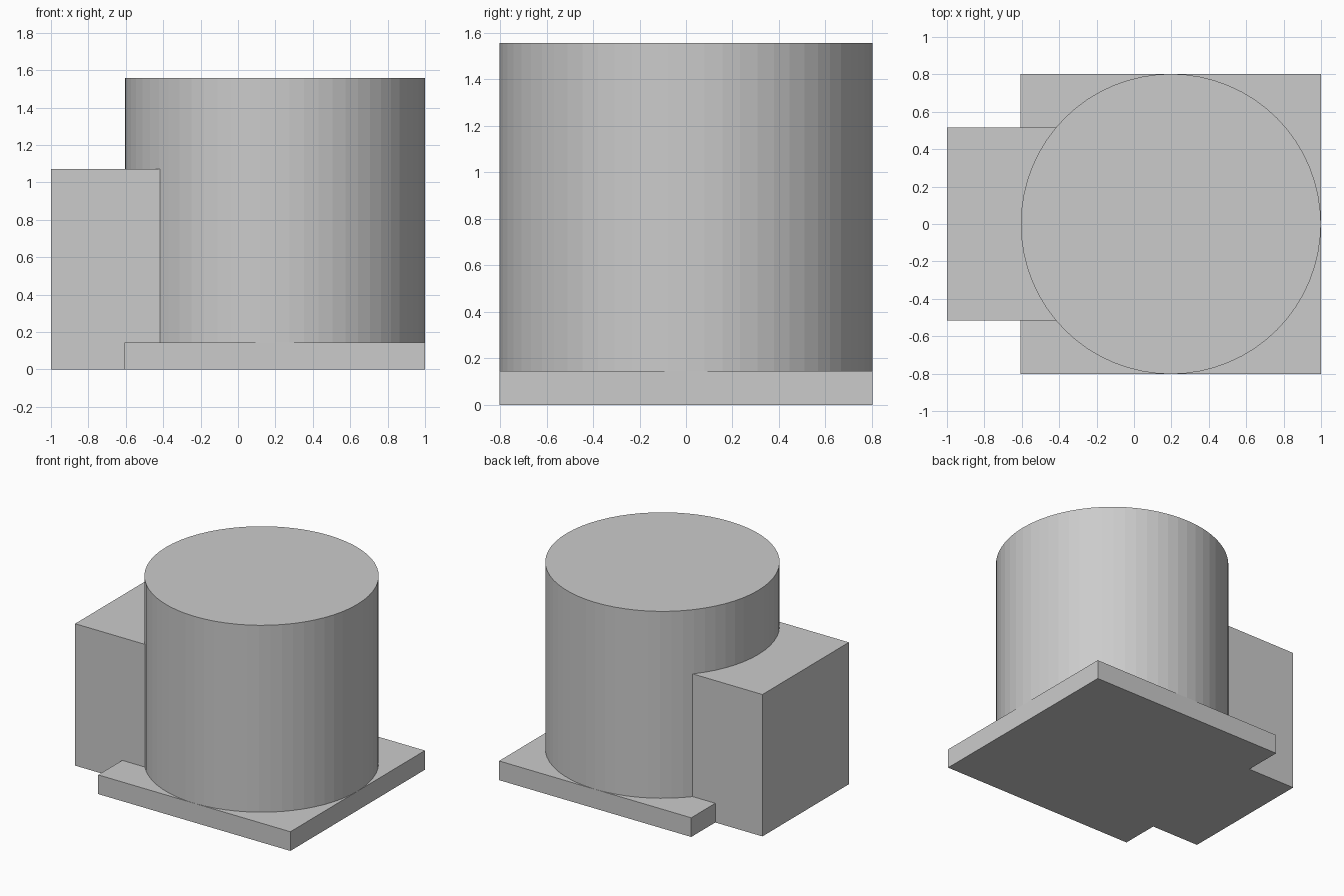
import bpy, bmesh, math

if "Cube" in bpy.data.objects:
    bpy.data.objects.remove(bpy.data.objects["Cube"])

CX, HALF = 0.197, 0.803


def box(name, x0, x1, half_y, z0, z1):
    bpy.ops.mesh.primitive_cube_add(size=1, location=((x0 + x1) / 2, 0, (z0 + z1) / 2))
    ob = bpy.context.object
    ob.name = name
    ob.scale = (x1 - x0, 2 * half_y, z1 - z0)
    bpy.ops.object.transform_apply(location=True, rotation=False, scale=True)
    return ob


def union(target, other):
    mod = target.modifiers.new("join", 'BOOLEAN')
    mod.operation, mod.solver, mod.object = 'UNION', 'EXACT', other
    bpy.context.view_layer.objects.active = target
    bpy.ops.object.modifier_apply(modifier=mod.name)
    bpy.data.objects.remove(other, do_unlink=True)


# square base plate
body = box("drum_housing", CX - HALF, CX + HALF, HALF, 0, 0.145)

# side block, its inner end buried in the drum
block = box("side_block", -1.0, 0.1, 0.516, 0, 1.072)
union(body, block)

# large round drum, sunk slightly into the plate
z0, z1 = 0.07, 1.557
bpy.ops.mesh.primitive_cylinder_add(vertices=64, radius=HALF - 0.0006, depth=z1 - z0,
                                    location=(CX, 0, (z0 + z1) / 2))
drum = bpy.context.object
drum.name = "drum"
bpy.ops.object.transform_apply(location=True, rotation=False, scale=True)
union(body, drum)

# remove seams between coplanar faces
bm = bmesh.new()
bm.from_mesh(body.data)
bmesh.ops.dissolve_limit(bm, angle_limit=math.radians(0.5), verts=bm.verts, edges=bm.edges)
bm.to_mesh(body.data)
bm.free()
